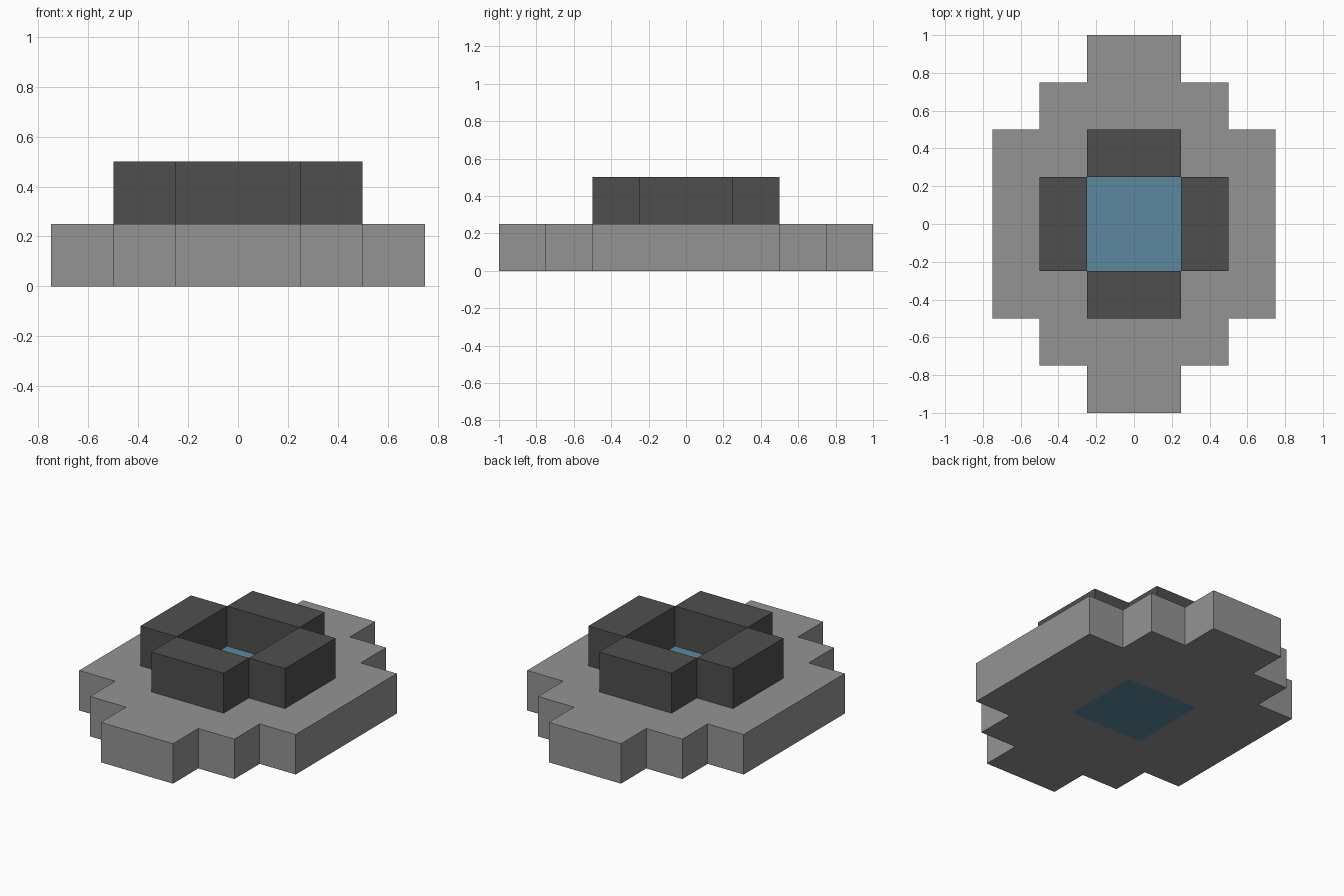
import bpy
import bmesh
from mathutils import Matrix, Vector

if "Cube" in bpy.data.objects:
    bpy.data.objects.remove(bpy.data.objects["Cube"], do_unlink=True)

U = 0.25  # width of one step


def material(name, rgb):
    m = bpy.data.materials.new(name)
    m.use_nodes = True
    m.diffuse_color = (*rgb, 1)
    m.node_tree.nodes["Principled BSDF"].inputs["Base Color"].default_value = (*rgb, 1)
    return m


def finish(name, bm, mat):
    bmesh.ops.recalc_face_normals(bm, faces=bm.faces)
    mesh = bpy.data.meshes.new(name)
    bm.to_mesh(mesh)
    bm.free()
    mesh.materials.append(mat)
    obj = bpy.data.objects.new(name, mesh)
    bpy.context.collection.objects.link(obj)
    return obj


def box(name, centre, size, mat):
    bm = bmesh.new()
    bmesh.ops.create_cube(bm, size=1, matrix=Matrix.Translation(centre) @ Matrix.Diagonal((*size, 1)))
    return finish(name, bm, mat)


light_stone = material("light_stone", (0.296, 0.296, 0.296))
dark_stone = material("dark_stone", (0.078, 0.078, 0.078))
water_blue = material("water_blue", (0.107, 0.250, 0.337))

# Stepped base: square cells kept inside the outline, open in the middle
half_length = {0: 4 * U, 1: 3 * U, 2: 2 * U}  # by column away from the middle
bm = bmesh.new()
bmesh.ops.create_grid(bm, x_segments=6, y_segments=8, size=1,
                      matrix=Matrix.Diagonal((3 * U, 4 * U, 1, 1)))
outside = []
for f in bm.faces:
    c = f.calc_center_median()
    x, y = abs(c.x), abs(c.y)
    if y > half_length[int(x / U)] or max(x, y) < U:
        outside.append(f)
bmesh.ops.delete(bm, geom=outside, context='FACES')
top = bmesh.ops.extrude_face_region(bm, geom=bm.faces[:], use_keep_orig=True)["geom"]
bmesh.ops.translate(bm, vec=Vector((0, 0, U)),
                    verts=[v for v in top if isinstance(v, bmesh.types.BMVert)])
finish("stepped_base", bm, light_stone)

# Water filling the opening
box("water", (0, 0, U / 2), (2 * U, 2 * U, U), water_blue)

# Four raised rim blocks around the water
for side, sx, sy in (("left", 1, 0), ("right", -1, 0), ("back", 0, 1), ("front", 0, -1)):
    size = (U, 2 * U, U) if sx else (2 * U, U, U)
    box("rim_" + side, (sx * 1.5 * U, sy * 1.5 * U, 1.5 * U), size, dark_stone)
